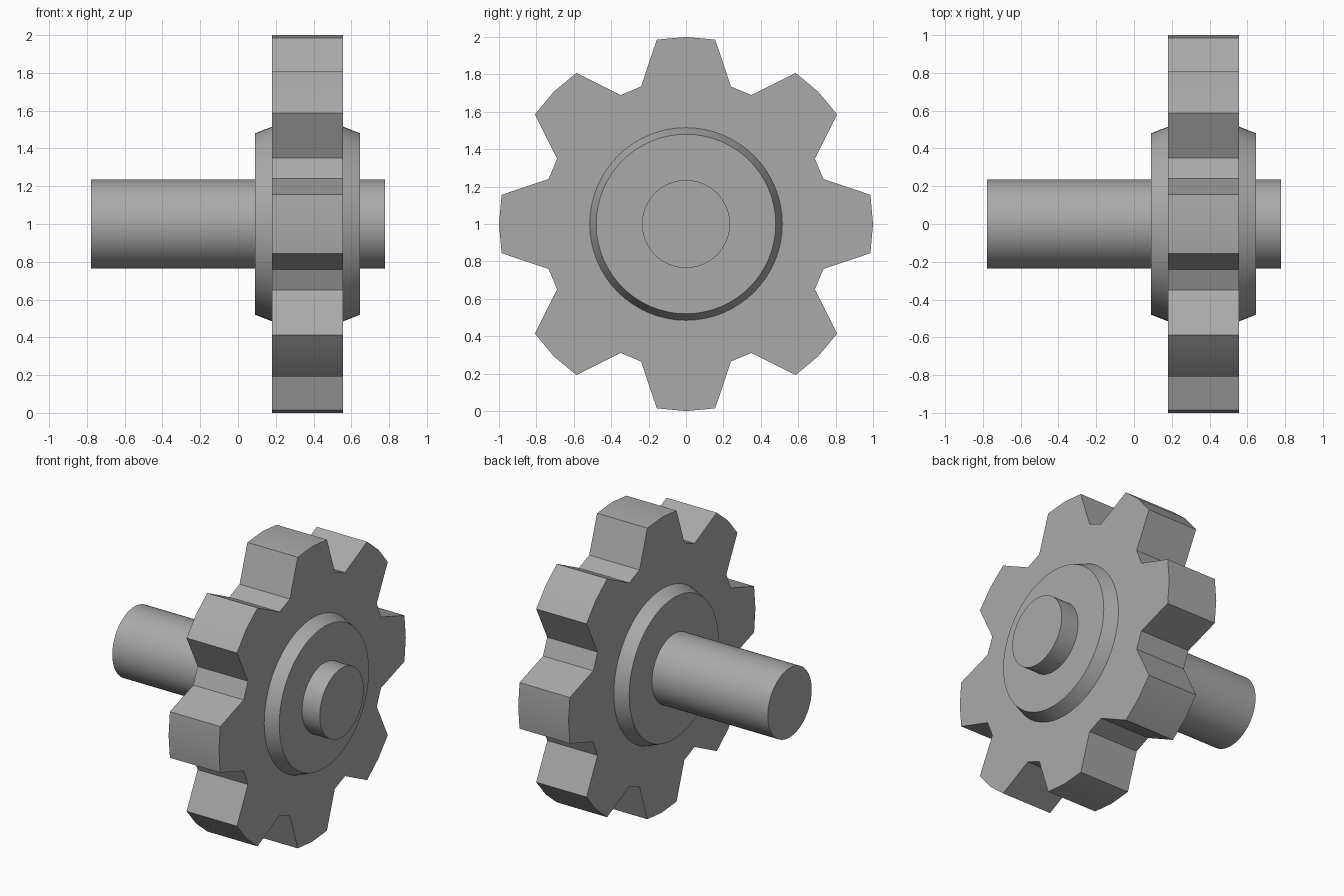
import bpy, bmesh
from math import sin, cos, radians

cube = bpy.data.objects.get("Cube")
if cube:
    bpy.data.objects.remove(cube, do_unlink=True)

grey = bpy.data.materials.new("plain grey")
grey.use_nodes = True
colour = (0.4, 0.4, 0.4, 1)
grey.diffuse_color = colour
grey.node_tree.nodes["Principled BSDF"].inputs["Base Color"].default_value = colour

AXIS_Z = 1.0


def ring(bm, points, x):
    """Vertices from (radius, degrees) pairs, measured from +z around the x axis."""
    return [bm.verts.new((x, r * sin(radians(a)), AXIS_Z + r * cos(radians(a))))
            for r, a in points]


def lathe_x(name, sections):
    """Capped solid joining equal-sized outlines along x."""
    bm = bmesh.new()
    rings = [ring(bm, points, x) for x, points in sections]
    bm.faces.new(rings[0])
    bm.faces.new(rings[-1])
    n = len(rings[0])
    for a, b in zip(rings, rings[1:]):
        for i in range(n):
            j = (i + 1) % n
            bm.faces.new((a[i], a[j], b[j], b[i]))
    bmesh.ops.recalc_face_normals(bm, faces=bm.faces)
    mesh = bpy.data.meshes.new(name)
    bm.to_mesh(mesh)
    bm.free()
    mesh.materials.append(grey)
    obj = bpy.data.objects.new(name, mesh)
    bpy.context.collection.objects.link(obj)
    bpy.ops.object.select_all(action="DESELECT")
    obj.select_set(True)
    bpy.context.view_layer.objects.active = obj
    bpy.ops.object.shade_smooth_by_angle(angle=radians(30))
    return obj


def circle(radius, sides=64):
    return [(radius, 360 * i / sides) for i in range(sides)]


# Gear wheel: eight tapered teeth with slightly rounded tips
tooth = [(0.773, -18.1), (0.998, -9), (1.0, 0), (0.998, 9), (0.773, 18.1)]
outline = [(r, a + 45 * k) for k in range(8) for r, a in tooth]
lathe_x("gear_wheel", [(0.18, outline), (0.557, outline)])

# Raised bosses on both faces, narrowing outward
lathe_x("inner_boss", [(0.09, circle(0.48)), (0.18, circle(0.515))])
lathe_x("outer_boss", [(0.557, circle(0.515)), (0.645, circle(0.48))])

# Axle, long on one side and short on the other
lathe_x("long_axle", [(-0.777, circle(0.235)), (0.09, circle(0.235))])
lathe_x("axle_stub", [(0.645, circle(0.235)), (0.777, circle(0.235))])
